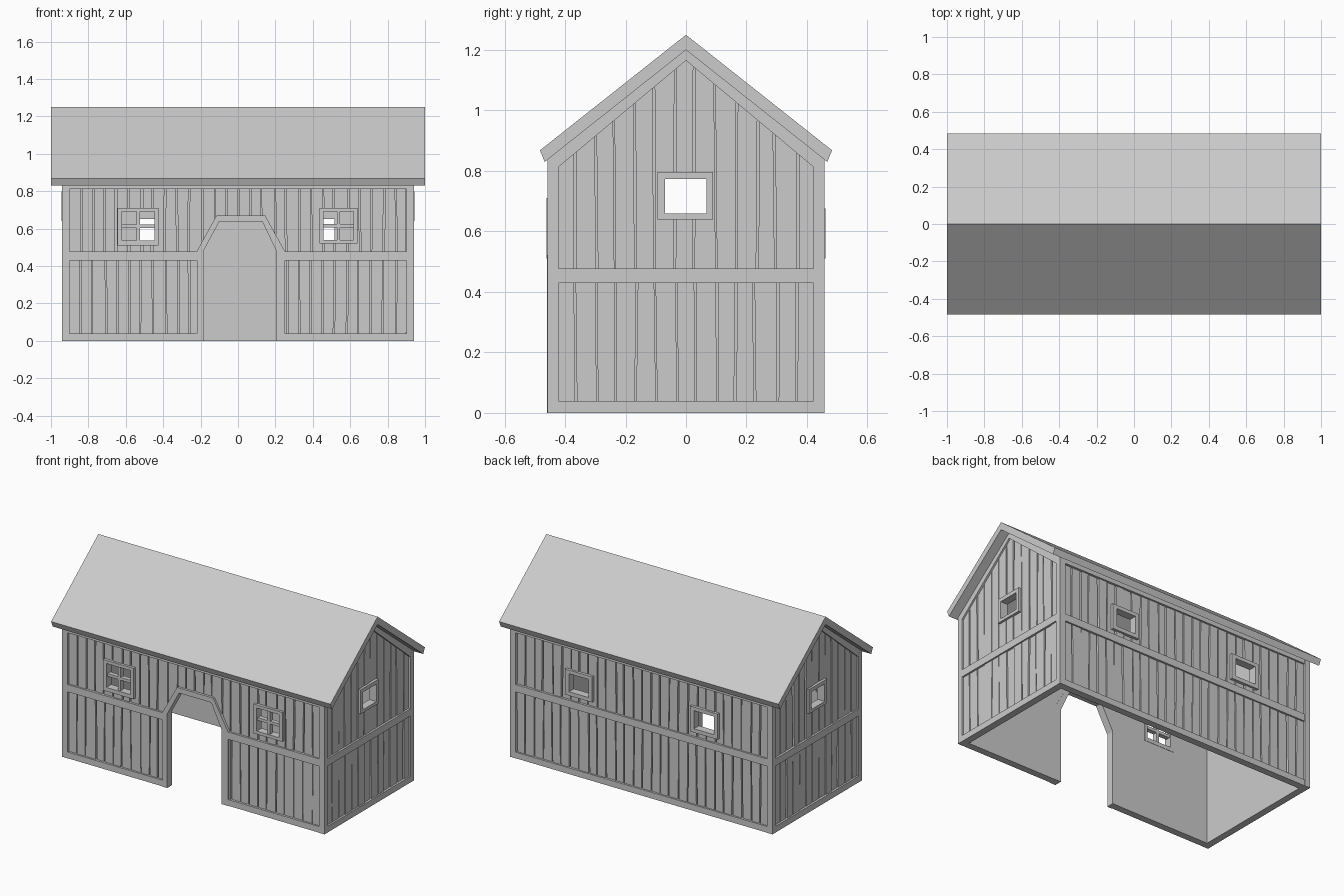
import bpy, bmesh, random

if "Cube" in bpy.data.objects:
    bpy.data.objects.remove(bpy.data.objects["Cube"])
random.seed(4)
X, Y = 0.94, 0.457          # half sizes of the walls

# Wall frames: (u along wall, d outward, z up) -> world
WALLS = {
    "front": lambda u, d, z: (u, -Y - d, z),
    "back": lambda u, d, z: (u, Y + d, z),
    "right": lambda u, d, z: (X + d, u, z),
    "left": lambda u, d, z: (-X - d, u, z),
}


def prisms(name, frame, parts):
    """One object from a list of (outline in u/z, d0, d1)."""
    bm = bmesh.new()
    for outline, d0, d1 in parts:
        a = [bm.verts.new(frame(u, d0, z)) for u, z in outline]
        b = [bm.verts.new(frame(u, d1, z)) for u, z in outline]
        n = len(a)
        bm.faces.new(a)
        bm.faces.new(b[::-1])
        for i in range(n):
            j = (i + 1) % n
            bm.faces.new((a[i], b[i], b[j], a[j]))
    bmesh.ops.recalc_face_normals(bm, faces=bm.faces)
    me = bpy.data.meshes.new(name)
    bm.to_mesh(me)
    bm.free()
    ob = bpy.data.objects.new(name, me)
    bpy.context.collection.objects.link(ob)
    return ob


def rect(u0, u1, z0, z1):
    return [(u0, z0), (u1, z0), (u1, z1), (u0, z1)]


def cut(ob, cutter):
    m = ob.modifiers.new("openings", "BOOLEAN")
    m.operation, m.solver, m.object = "DIFFERENCE", "EXACT", cutter
    bpy.context.view_layer.objects.active = ob
    bpy.ops.object.modifier_apply(modifier=m.name)


def planks(half, z0, top):
    """A row of slightly uneven boards with dark gaps between them."""
    n = round(2 * half / 0.065)
    w = 2 * half / n
    j = lambda s: random.uniform(-s, s)
    edges = [(-half + i * w + j(0.006), j(0.003)) for i in range(n + 1)]
    out = []
    for (ua, ta), (ub, tb) in zip(edges, edges[1:]):
        g = random.uniform(0.002, 0.005)
        a0, a1, b0, b1 = ua + ta + g, ua - ta + g, ub + tb - g, ub - tb - g
        pts = [(a0, z0), (b0, z0), (b1, top(b1))]
        if a1 < 0 < b1:
            pts.append((0, top(0)))
        pts.append((a1, top(a1)))
        out.append((pts, -0.032, -0.012 + j(0.003)))
    return out


def window_parts(o, i, mullions):
    """Surround between outer and inner rectangles, with optional cross bars."""
    d0, d1 = -0.047, 0.004
    parts = [(rect(o[0], i[0], o[2], o[3]), d0, d1),
             (rect(i[1], o[1], o[2], o[3]), d0, d1),
             (rect(i[0], i[1], o[2], i[2]), d0, d1),
             (rect(i[0], i[1], i[3], o[3]), d0, d1)]
    if mullions:
        cu, cz, h = (i[0] + i[1]) / 2, (i[2] + i[3]) / 2, 0.009
        parts += [(rect(cu - h, cu + h, i[2], i[3]), -0.035, -0.004),
                  (rect(i[0], i[1], cz - h, cz + h), -0.035, -0.006)]
    return parts


# Windows: outer and inner u0, u1, z0, z1
WINDOWS = {
    "front": [((-0.645, -0.425, 0.51, 0.71), (-0.62, -0.447, 0.535, 0.69)),
              ((0.435, 0.64, 0.52, 0.71), (0.457, 0.617, 0.54, 0.69))],
    "back": [((-0.55, -0.35, 0.51, 0.675), (-0.525, -0.38, 0.535, 0.652)),
             ((0.35, 0.545, 0.51, 0.675), (0.375, 0.515, 0.535, 0.652))],
}
WINDOWS["right"] = WINDOWS["left"] = [((-0.095, 0.09, 0.64, 0.797), (-0.07, 0.067, 0.66, 0.773))]

# Doorway outlines
DOOR_OUT = [(-0.22, 0), (-0.22, 0.48), (-0.115, 0.67), (0.145, 0.67), (0.25, 0.48), (0.25, 0)]
DOOR_IN = [(-0.185, 0), (-0.185, 0.48), (-0.10, 0.637), (0.13, 0.637), (0.205, 0.48), (0.205, 0)]

for side, frame in WALLS.items():
    gable = side in ("right", "left")
    half, post = (Y, 0.032) if gable else (X, 0.04)
    inner = half - post
    e = half - 0.03

    # Solid inner wall and board rows
    outline = [(-e, 0), (e, 0), (e, 0.84), (-e, 0.84)]
    if gable:
        outline.insert(3, (0, 1.20))
    wall = prisms(side + "_wall", frame, [(outline, -0.045, -0.03)])
    top = (lambda u: 1.175 - 0.835 * abs(u)) if gable else (lambda u: 0.825)
    boards = prisms(side + "_planks", frame,
                    planks(inner + 0.005, 0.03, lambda u: 0.45) + planks(inner + 0.005, 0.46, top))

    # Cut window and door openings
    holes = [(rect(*i), -0.2, 0.2) for o, i in WINDOWS[side]]
    if side == "front":
        holes.append(([(u, z if z else -0.1) for u, z in DOOR_IN], -0.2, 0.2))
    cutter = prisms("cutter", frame, holes)
    cut(wall, cutter)
    cut(boards, cutter)
    bpy.data.objects.remove(cutter)

    # Timber beams
    runs = [(-half, -0.2), (0.23, half)] if side == "front" else [(-half, half)]
    beams = []
    for a, b in runs:
        beams += [(rect(a, b, 0, 0.04), -0.045, 0), (rect(a, b, 0.43, 0.477), -0.032, 0)]
    for s in (-1, 1):
        beams.append((rect(*sorted((s * half, s * inner)), 0, 0.84), -0.035, 0.001))
        if gable:
            beams.append(([(s * half, 0.842), (0, 1.202), (0, 1.165), (s * inner, 0.81)], -0.035, 0))
    if not gable:
        beams.append((rect(-half, half, 0.812, 0.842), -0.035, 0))
    prisms(side + "_beams", frame, beams)

    # Window surrounds
    for k, (o, i) in enumerate(WINDOWS[side]):
        prisms(f"{side}_window_{k + 1}", frame, window_parts(o, i, side == "front"))

# Door frame
prisms("door_frame", WALLS["front"],
       [([DOOR_OUT[k], DOOR_OUT[k + 1], DOOR_IN[k + 1], DOOR_IN[k]], -0.046, 0.003) for k in range(5)])

# Pitched roof
half_roof = [(0.483, 0.868), (0.467, 0.83)]
profile = [(0, 1.25)] + half_roof + [(0, 1.20)] + [(-y, z) for y, z in half_roof[::-1]]
prisms("roof", lambda u, d, z: (d, u, z), [(profile, -1.0, 1.0)])
